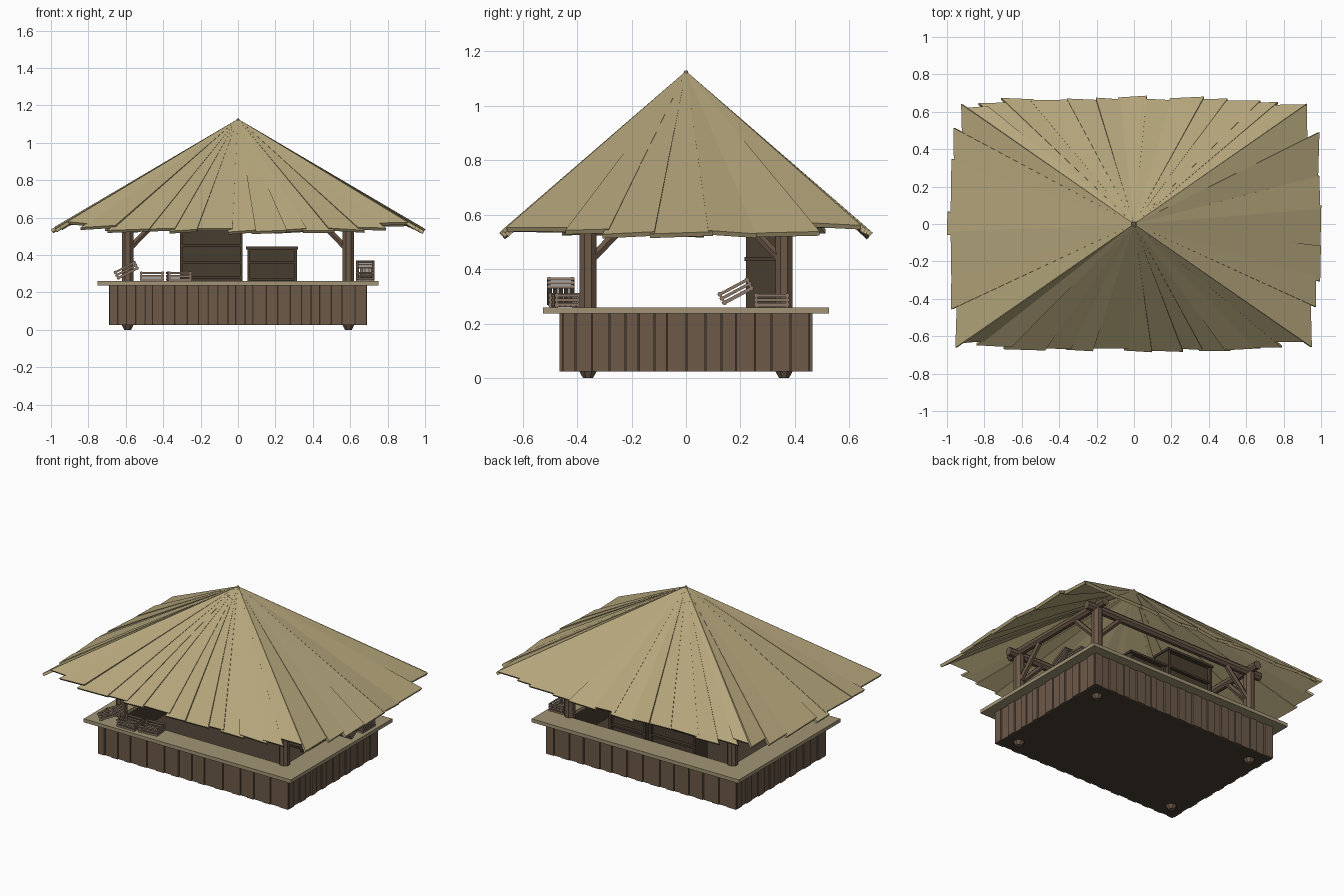
import bpy, bmesh, random
from math import radians
from mathutils import Matrix, Vector

if "Cube" in bpy.data.objects:
    bpy.data.objects.remove(bpy.data.objects["Cube"])

random.seed(4)

def material(name, r, g, b):
    m = bpy.data.materials.new(name)
    m.diffuse_color = (r, g, b, 1)
    m.use_nodes = True
    m.node_tree.nodes["Principled BSDF"].inputs["Base Color"].default_value = m.diffuse_color
    return m

THATCH = material("thatch", 0.46, 0.38, 0.2)
WOOD = material("wood", 0.15, 0.1, 0.066)
DARK = material("dark_wood", 0.065, 0.047, 0.03)
TOP = material("counter_wood", 0.36, 0.3, 0.18)
CRATE = material("crate_wood", 0.26, 0.19, 0.14)

def box(bm, lo, hi, mat=Matrix()):
    lo, hi = Vector(lo), Vector(hi)
    s = Matrix.Diagonal((*(hi - lo), 1))
    bmesh.ops.create_cube(bm, size=1, matrix=mat @ Matrix.Translation((lo + hi) / 2) @ s)

def log(bm, p, q, r, r2=None, n=8):
    p, q = Vector(p), Vector(q)
    d = q - p
    rot = d.to_track_quat('Z', 'Y').to_matrix().to_4x4()
    bmesh.ops.create_cone(bm, cap_ends=True, segments=n, radius1=r, radius2=r2 or r, depth=d.length,
                          matrix=Matrix.Translation((p + q) / 2) @ rot @ Matrix.Rotation(radians(180 / n), 4, 'Z'))

def finish(name, bm, mat):
    bmesh.ops.recalc_face_normals(bm, faces=bm.faces)
    me = bpy.data.meshes.new(name)
    bm.to_mesh(me)
    bm.free()
    me.materials.append(mat)
    ob = bpy.data.objects.new(name, me)
    bpy.context.collection.objects.link(ob)
    return ob

# floor and inner lining of the bar
bm = bmesh.new()
box(bm, (-0.678, -0.453, 0.025), (0.678, 0.453, 0.04))
for s in (-1, 1):
    box(bm, (-0.678, s * 0.453, 0.03), (0.678, s * 0.435, 0.24))
    box(bm, (s * 0.678, -0.44, 0.03), (s * 0.66, 0.44, 0.24))
finish("bar_lining", bm, DARK)

# vertical cladding boards of uneven width and depth
def cladding(bm, half, dist, count, turn):
    w = [random.uniform(0.75, 1.25) for _ in range(count)]
    k, x = 2 * half / sum(w), -half
    for i, wi in enumerate(w):
        d = dist - (0, 0.006)[i % 2]
        box(bm, (x + 0.002, -d, 0.025), (x + wi * k - 0.002, 0.012 - dist, 0.237), turn)
        x += wi * k

bm = bmesh.new()
for a in (0, 180):
    cladding(bm, 0.69, 0.465, 25, Matrix.Rotation(radians(a), 4, 'Z'))
    cladding(bm, 0.453, 0.69, 15, Matrix.Rotation(radians(a + 90), 4, 'Z'))
finish("bar_cladding", bm, WOOD)

# mitred counter ring
bm = bmesh.new()
sg = [(-1, -1), (1, -1), (1, 1), (-1, 1)]
ring = lambda x, y, z: [bm.verts.new((a * x, b * y, z)) for a, b in sg]
loops = [ring(0.75, 0.525, 0.237), ring(0.75, 0.525, 0.26), ring(0.6, 0.375, 0.26), ring(0.6, 0.375, 0.237)]
for i in range(4):
    for j in range(4):
        a, b = loops[i], loops[(i + 1) % 4]
        bm.faces.new((a[j], a[(j + 1) % 4], b[(j + 1) % 4], b[j]))
finish("counter_top", bm, TOP)

# posts with tapered feet, beams and diagonal braces
PX, PY, BZ = 0.59, 0.36, 0.62
bm = bmesh.new()
for a, b in sg:
    x, y = a * PX, b * PY
    log(bm, (x, y, 0), (x, y, 0.025), 0.02, 0.034)
    log(bm, (x, y, 0.025), (x, y, 0.65), 0.034)
finish("posts", bm, WOOD)
bm = bmesh.new()
for s in (-1, 1):
    log(bm, (-0.67, s * PY, BZ), (0.67, s * PY, BZ), 0.027)
    log(bm, (s * PX, -0.44, BZ + 0.02), (s * PX, 0.44, BZ + 0.02), 0.027)
finish("beams", bm, WOOD)
bm = bmesh.new()
for a, b in sg:
    x, y = a * PX, b * PY
    log(bm, (x - a * 0.015, y, 0.44), (x - a * 0.19, y, BZ), 0.018, n=6)
    log(bm, (x, y - b * 0.015, 0.44), (x, y - b * 0.19, BZ), 0.018, n=6)
finish("braces", bm, WOOD)

# thatch roof: overlapping wedges fanned out from the apex
APEX, CX, CY = Vector((0, 0, 1.128)), 0.9, 0.625

def wedge(bm, p, q, k, twist):
    n = (p - APEX).cross(q - APEX).normalized()
    if n.z < 0:
        n = -n
    tri = []
    for pt, lift in ((p, twist), (q, -twist)):
        d = pt - APEX
        tri.append((APEX + d * 0.015, APEX + d * k + n * lift))
    (a0, a1), (b0, b1) = tri
    top = [bm.verts.new(v) for v in (a0, a1, b1, b0)]
    low = [bm.verts.new(v - n * t) for v, t in zip((a0, a1, b1, b0), (0.006, 0.018, 0.018, 0.006))]
    bm.faces.new(top)
    bm.faces.new(low[::-1])
    for i in range(4):
        j = (i + 1) % 4
        bm.faces.new((top[j], top[i], low[i], low[j]))

def fan(bm, p, q, count, bulge, rise):
    cuts = [i / count + (random.uniform(-0.25, 0.25) / count if 0 < i < count else 0) for i in range(count + 1)]
    for i in range(count):
        t0, t1 = max(cuts[i] - 0.006, 0), min(cuts[i + 1] + 0.006, 1)
        pts = [p.lerp(q, t) + Vector((0, 0, rise * 4 * t * (1 - t))) for t in (t0, t1)]
        m = (cuts[i] + cuts[i + 1]) / 2
        k = 1 + bulge * (1 - (2 * m - 1) ** 4) - random.uniform(0, 0.025)
        if i == count // 2:
            k = 1 + bulge
        wedge(bm, *pts, k, random.uniform(-0.008, 0.008))

bm = bmesh.new()
c = [Vector((a * CX, b * CY, 0.578)) for a, b in sg]
for i in range(4):
    front = i % 2 == 0
    fan(bm, c[i], c[(i + 1) % 4], 13 if front else 7, 0.09 if front else 0.11, 0.0 if front else 0.015)
log(bm, (0, 0, 1.105), (0, 0, 1.13), 0.016, 0.006)
finish("thatch_roof", bm, THATCH)

# open shelving units at the back, with a recessed middle panel
def shelf_unit(name, x0, x1, h, shelves):
    bm = bmesh.new()
    y0, y1, t = 0.22, 0.35, 0.015
    box(bm, (x0, y0, 0.04), (x0 + t, y1, h))
    box(bm, (x1 - t, y0, 0.04), (x1, y1, h))
    box(bm, (x0 - 0.006, y0 - 0.006, h - t), (x1 + 0.006, y1 + 0.006, h))
    box(bm, (x0, y1 - 0.035, 0.04), (x1, y1 - 0.025, h))
    for z in shelves:
        box(bm, (x0, y0 + 0.004, z - 0.006), (x1, y1 - 0.004, z + 0.006))
    finish(name, bm, DARK)

shelf_unit("tall_shelf", -0.31, 0.025, 0.57, (0.06, 0.16, 0.28, 0.36, 0.45))
shelf_unit("low_shelf", 0.05, 0.315, 0.445, (0.06, 0.16, 0.27, 0.36))

# slatted crates on the counter, origin at bottom centre
def crate(name, loc, turn=0, tilt=0):
    m = (Matrix.Translation(loc) @ Matrix.Rotation(radians(turn), 4, 'Z')
         @ Matrix.Rotation(radians(-tilt), 4, 'Y'))
    bm = bmesh.new()
    L, W = 0.065, 0.05
    for a, b in sg:
        box(bm, (a * (L - 0.013), b * (W - 0.013), 0), (a * (L - 0.004), b * (W - 0.004), 0.052), m)
    for z in (0.004, 0.021, 0.038):
        for s in (-1, 1):
            box(bm, (-L, s * (W - 0.004), z), (L, s * W, z + 0.011), m)
            box(bm, (s * (L - 0.004), -W, z), (s * L, W, z + 0.011), m)
    for i in range(5):
        y = -0.04 + i * 0.02
        box(bm, (-L + 0.004, y - 0.008, 0.002), (L - 0.004, y + 0.008, 0.006), m)
    finish(name, bm, CRATE)

crate("front_crate_a", (-0.46, -0.455, 0.26))
crate("front_crate_b", (-0.315, -0.44, 0.26), 6)
crate("front_leaning_crate", (-0.585, -0.46, 0.296), 0, 28)
crate("side_crate", (0.68, 0.315, 0.26), 90)
crate("side_leaning_crate", (0.68, 0.195, 0.296), 90, 28)
